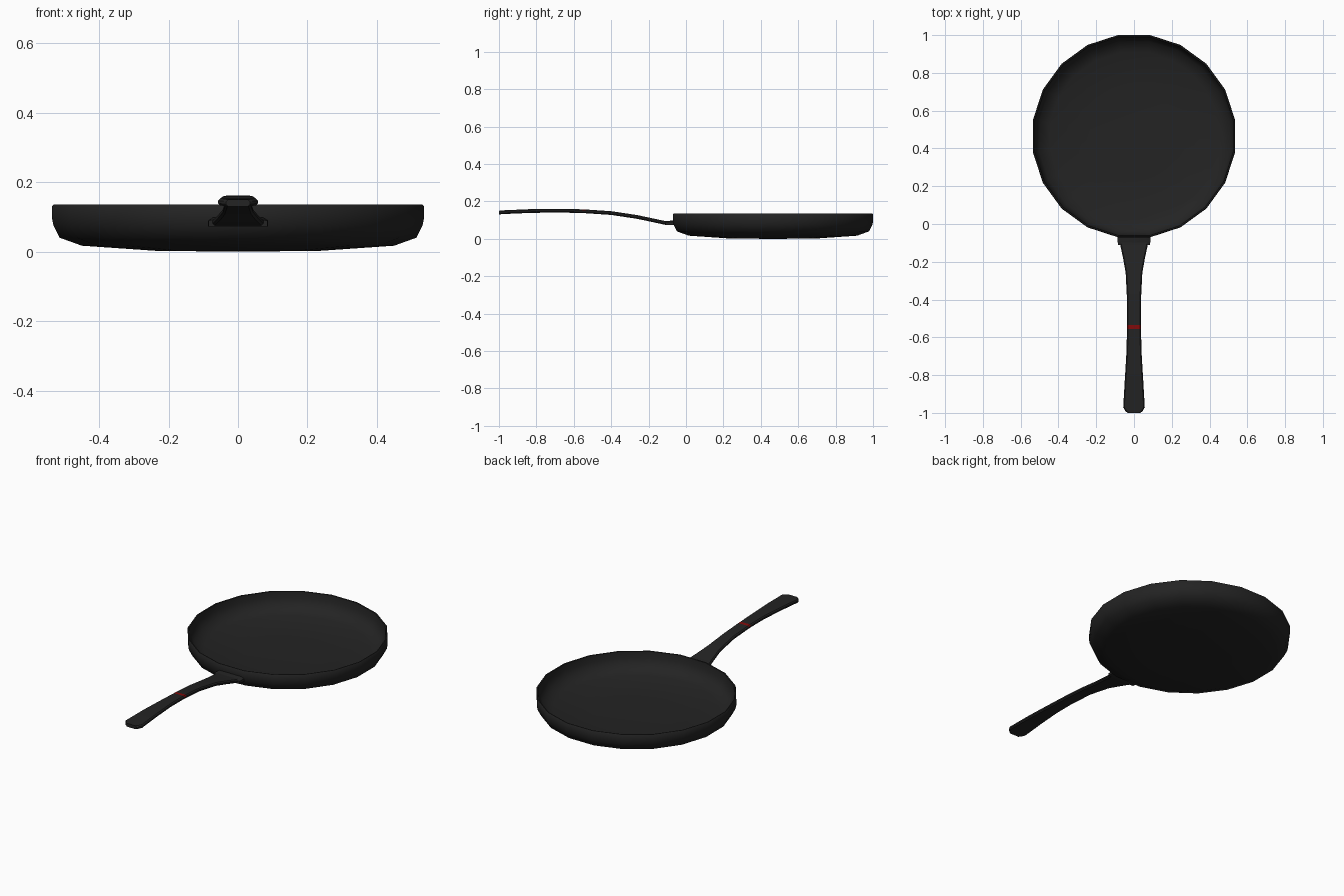
import bpy, bmesh, math

if "Cube" in bpy.data.objects:
    bpy.data.objects.remove(bpy.data.objects["Cube"])


def material(name, rgb):
    m = bpy.data.materials.new(name)
    m.diffuse_color = (*rgb, 1)
    m.use_nodes = True
    m.node_tree.nodes["Principled BSDF"].inputs["Base Color"].default_value = m.diffuse_color
    return m


BLACK = material("matte black", (0.017, 0.017, 0.017))
RED = material("dark red", (0.22, 0.003, 0.003))


def make_object(name, bm, angle, mats):
    bmesh.ops.recalc_face_normals(bm, faces=bm.faces)
    me = bpy.data.meshes.new(name)
    bm.to_mesh(me)
    bm.free()
    for m in mats:
        me.materials.append(m)
    ob = bpy.data.objects.new(name, me)
    bpy.context.collection.objects.link(ob)
    bpy.ops.object.select_all(action='DESELECT')
    ob.select_set(True)
    bpy.context.view_layer.objects.active = ob
    bpy.ops.object.shade_smooth_by_angle(angle=math.radians(angle))
    return ob


def loft(bm, rings):
    """Join closed rings of points with quads and cap both ends."""
    loops = [[bm.verts.new(p) for p in r] for r in rings]
    n = len(loops[0])
    for a, b in zip(loops, loops[1:]):
        for i in range(n):
            j = (i + 1) % n
            bm.faces.new((a[i], a[j], b[j], b[i]))
    bm.faces.new(loops[0])
    bm.faces.new(loops[-1])


# Pan body: 20-sided bowl, outside profile up to the rim, then inside down
SIDES, CY = 20, 0.465
profile = [(0.235, 0.002), (0.455, 0.017), (0.52, 0.04), (0.538, 0.075),
           (0.542, 0.095), (0.542, 0.131), (0.538, 0.135), (0.532, 0.134),
           (0.529, 0.095), (0.508, 0.05), (0.45, 0.029), (0.235, 0.015)]
bm = bmesh.new()
rings = []
for r, z in profile:
    ring = []
    for k in range(SIDES):
        a = math.radians(9 + 18 * k)
        ring.append((r * math.cos(a), CY + r * math.sin(a), z))
    rings.append(ring)
loft(bm, rings)
# domed centre of base and floor
caps = [f for f in bm.faces if len(f.verts) == SIDES]
for f in caps:
    z = 0.0 if f.calc_center_median().z < 0.01 else 0.013
    res = bmesh.ops.poke(bm, faces=[f])
    res["verts"][0].co.z = z
make_object("pan_body", bm, 50, [BLACK])


# Handle: curved flat bar, stations are (y, z centre, half width)
def section(y, z, w, t=0.010):
    c = min(0.006, w * 0.2)
    half = [(w - c, t), (w, t * 0.4), (w, -t * 0.4), (w - c, -t)]
    pts = half + [(-x, h) for x, h in reversed(half)]
    return [(x, y, z + h) for x, h in pts]


stations = [(-0.075, 0.083, 0.078), (-0.11, 0.085, 0.073), (-0.18, 0.100, 0.058),
            (-0.26, 0.117, 0.044), (-0.40, 0.138, 0.037), (-0.535, 0.147, 0.037),
            (-0.555, 0.148, 0.037), (-0.68, 0.151, 0.040), (-0.83, 0.149, 0.049),
            (-0.97, 0.143, 0.057), (-0.99, 0.1415, 0.046), (-1.0, 0.140, 0.034)]
bm = bmesh.new()
loft(bm, [section(*s) for s in stations])
bm.normal_update()
bmesh.ops.recalc_face_normals(bm, faces=bm.faces)
# thin red band across the top of the handle
for f in bm.faces:
    c = f.calc_center_median()
    if -0.555 < c.y < -0.535 and f.normal.z > 0.3:
        f.material_index = 1
make_object("handle", bm, 30, [BLACK, RED])

# Bracket joining the handle to the pan wall
outline = [(0.087, 0.073), (0.087, 0.089), (0.072, 0.098)]
outline += [(-x, z) for x, z in reversed(outline)]
bm = bmesh.new()
loft(bm, [[(x * s, y, min(z, top)) for x, z in outline]
          for y, s, top in ((-0.062, 1, 0.098), (-0.08, 1, 0.098), (-0.11, 0.98, 0.092))])
make_object("handle_bracket", bm, 30, [BLACK])
